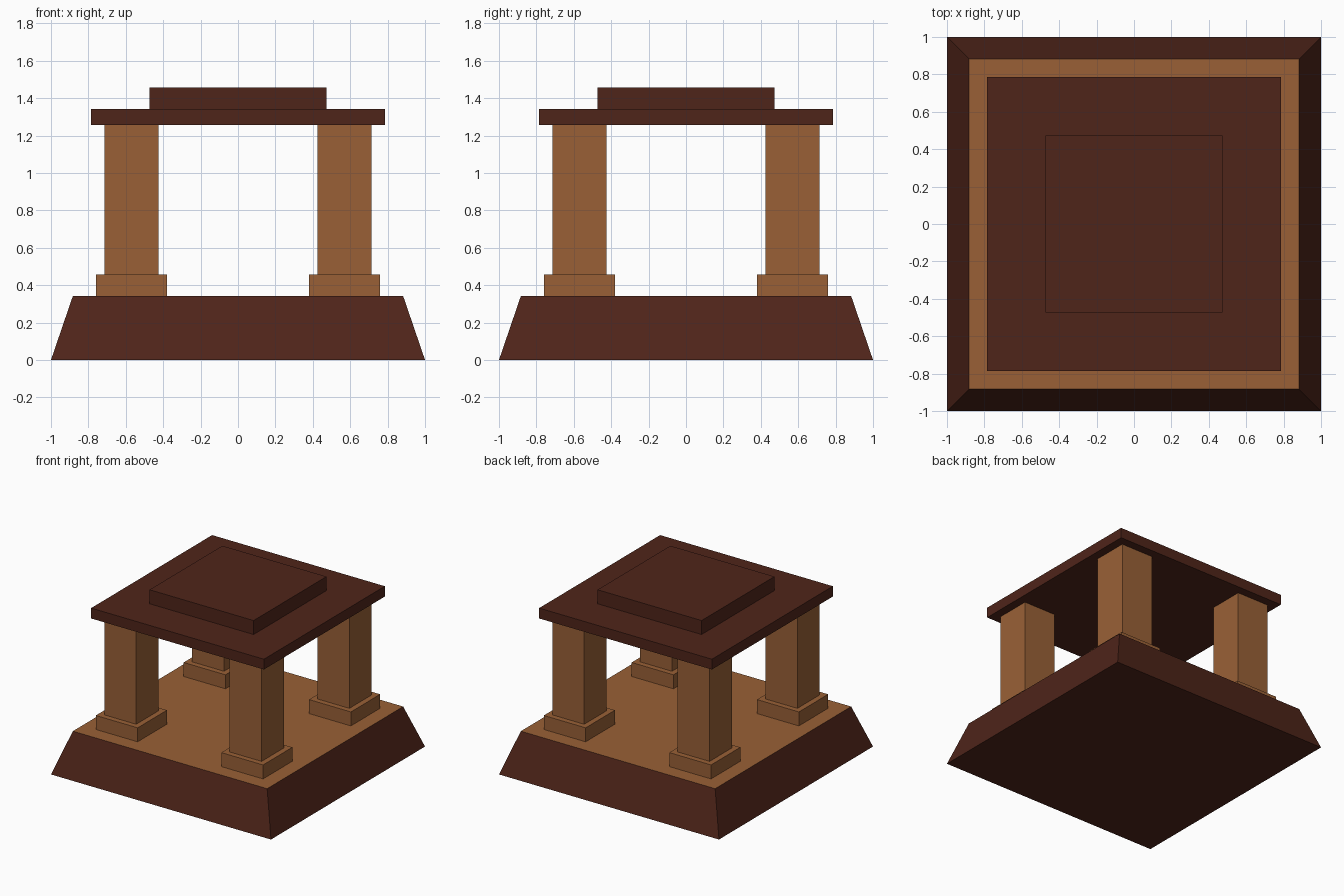
import bpy, bmesh

if "Cube" in bpy.data.objects:
    bpy.data.objects.remove(bpy.data.objects["Cube"])


def material(name, rgb):
    m = bpy.data.materials.new(name)
    m.diffuse_color = (*rgb, 1.0)
    m.use_nodes = True
    m.node_tree.nodes["Principled BSDF"].inputs["Base Color"].default_value = m.diffuse_color
    return m


DARK = material("dark_wood", (0.078, 0.018, 0.010))
LIGHT = material("light_wood", (0.32, 0.118, 0.037))


def block(name, half, z0, z1, mats, center=(0, 0), top_half=None):
    """Square block from z0 to z1, optionally tapered towards the top."""
    top_half = top_half or half
    bm = bmesh.new()
    bmesh.ops.create_cube(bm, size=2)
    for v in bm.verts:
        h = top_half if v.co.z > 0 else half
        v.co.x *= h
        v.co.y *= h
        v.co.z = (z1 - z0) / 2 * v.co.z
    bm.normal_update()
    # A second material, if given, goes on the top face
    for f in bm.faces:
        if f.normal.z > 0.9:
            f.material_index = len(mats) - 1
    me = bpy.data.meshes.new(name)
    bm.to_mesh(me)
    bm.free()
    for m in mats:
        me.materials.append(m)
    ob = bpy.data.objects.new(name, me)
    ob.location = (*center, (z0 + z1) / 2)
    bpy.context.collection.objects.link(ob)
    return ob


# Tapered plinth with a light floor
block("base", 1.0, 0.0, 0.342, [DARK, LIGHT], top_half=0.883)

# Four corner pillars on square footings
for side_y, y in (("front", -0.57), ("back", 0.57)):
    for side_x, x in (("left", -0.57), ("right", 0.57)):
        corner = f"{side_y}_{side_x}"
        block(f"{corner}_footing", 0.19, 0.342, 0.457, [LIGHT], (x, y))
        block(f"{corner}_pillar", 0.145, 0.457, 1.257, [LIGHT], (x, y))

# Roof slab and raised cap
block("roof_slab", 0.785, 1.257, 1.342, [DARK])
block("roof_cap", 0.473, 1.342, 1.457, [DARK])
